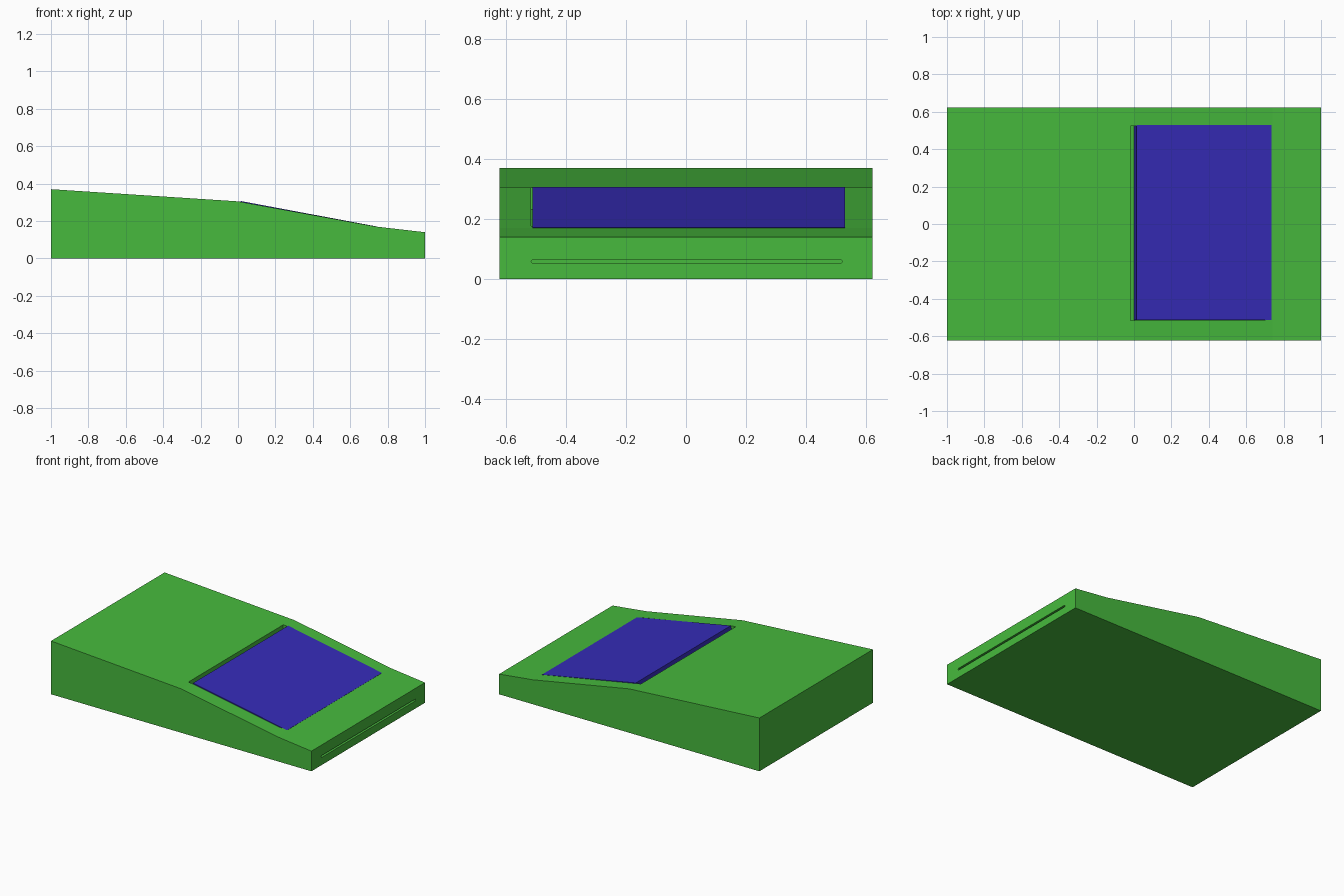
import bpy
import bmesh
from mathutils import Vector

cube = bpy.data.objects.get("Cube")
if cube:
    bpy.data.objects.remove(cube, do_unlink=True)


def make_material(name, rgb):
    mat = bpy.data.materials.new(name)
    mat.use_nodes = True
    mat.diffuse_color = (*rgb, 1)
    bsdf = next(n for n in mat.node_tree.nodes if n.type == "BSDF_PRINCIPLED")
    bsdf.inputs["Base Color"].default_value = (*rgb, 1)
    return mat


green = make_material("green", (0.063, 0.49, 0.047))
blue = make_material("blue", (0.036, 0.025, 0.48))


def prism(name, profile, place, start, end, mat):
    """Extrude a 2D profile from start to end; place maps (u, v, depth) to 3D."""
    bm = bmesh.new()
    face = bm.faces.new([bm.verts.new(place(u, v, start)) for u, v in profile])
    result = bmesh.ops.extrude_face_region(bm, geom=[face])
    shift = Vector(place(0, 0, end)) - Vector(place(0, 0, start))
    moved = [g for g in result["geom"] if isinstance(g, bmesh.types.BMVert)]
    bmesh.ops.translate(bm, verts=moved, vec=shift)
    bmesh.ops.recalc_face_normals(bm, faces=bm.faces)
    mesh = bpy.data.meshes.new(name)
    bm.to_mesh(mesh)
    bm.free()
    mesh.materials.append(mat)
    obj = bpy.data.objects.new(name, mesh)
    bpy.context.collection.objects.link(obj)
    return obj


def along_y(u, v, d):
    return (u, d, v)


def along_x(u, v, d):
    return (d, u, v)


def cut(target, cutter):
    cutter.hide_render = True
    mod = target.modifiers.new("cut", "BOOLEAN")
    mod.operation = "DIFFERENCE"
    mod.solver = "EXACT"
    mod.object = cutter
    bpy.context.view_layer.objects.active = target
    bpy.ops.object.modifier_apply(modifier=mod.name)
    bpy.data.objects.remove(cutter, do_unlink=True)


# Sloping body
body = prism("body", [(-1, 0), (1, 0), (1, 0.14), (0.74, 0.17), (0, 0.305), (-1, 0.37)],
             along_y, -0.623, 0.623, green)

# Recess that holds the panel, its floor following the slope
recess = prism("recess_cutter", [(-0.02, 0.6), (-0.02, 0.232), (0.7, 0.098), (0.7, 0.6)],
               along_y, -0.517, 0.525, green)
cut(body, recess)

# Thin slot with pointed ends in the low end of the body
slot = prism("slot_cutter", [(-0.517, 0.059), (-0.512, 0.053), (0.517, 0.053),
                             (0.522, 0.059), (0.517, 0.066), (-0.512, 0.066)],
             along_x, 0.94, 1.1, green)
cut(body, slot)

# Tilted panel set into the recess
top_start, top_end = Vector((0.014, 0.307)), Vector((0.735, 0.172))
slope = (top_end - top_start).normalized()
down = Vector((slope.y, -slope.x)) * 0.075
prism("panel", [top_start, top_end, top_end + down, top_start + down],
      along_y, -0.512, 0.53, blue)
